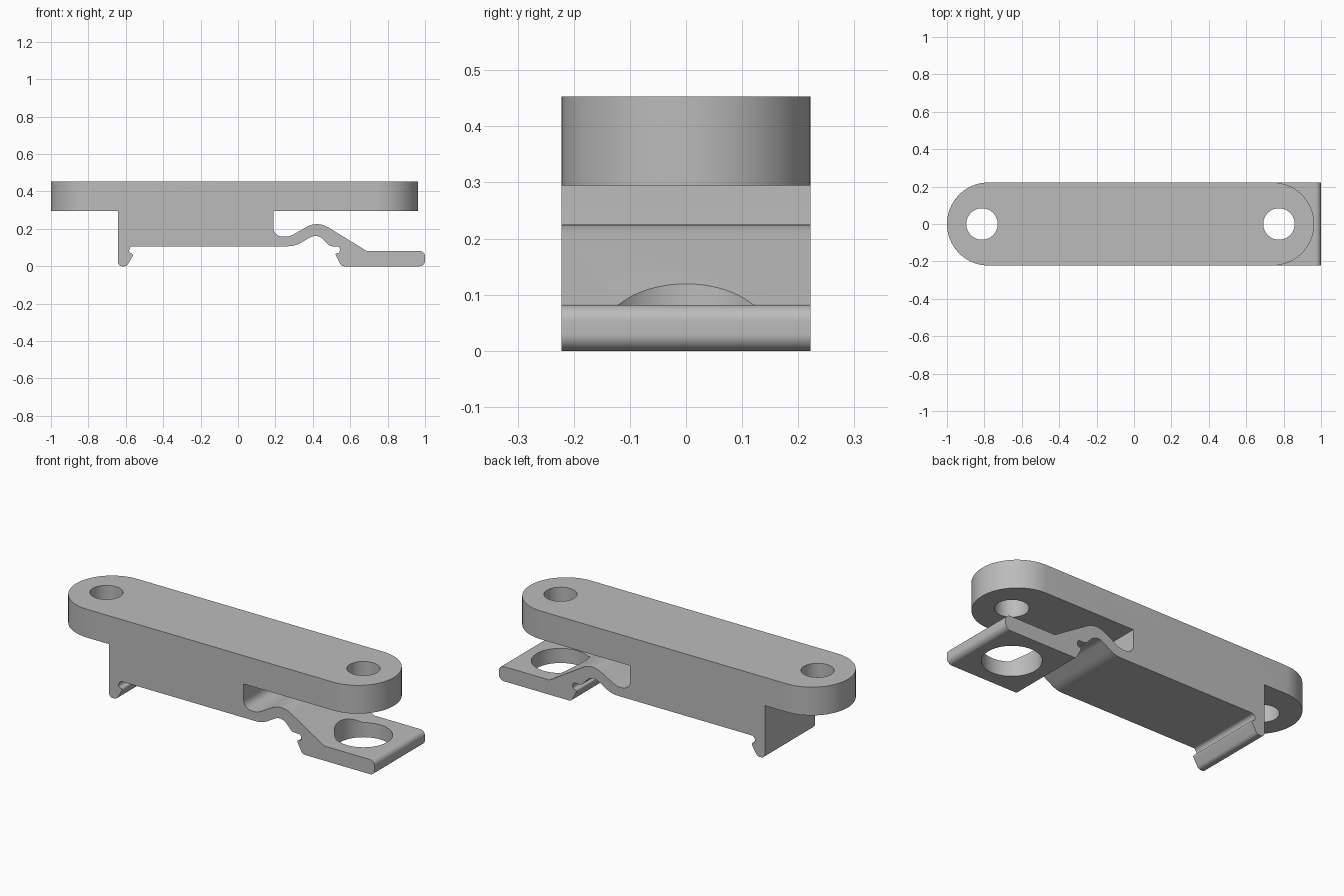
import bpy
import bmesh
import math
from mathutils import Vector, Matrix

if "Cube" in bpy.data.objects:
    bpy.data.objects.remove(bpy.data.objects["Cube"])

HALF = 0.222          # half of the width across y
BAR_Z = (0.295, 0.453)

grey = bpy.data.materials.new("plain_grey")
grey.use_nodes = True
grey.diffuse_color = (0.5, 0.5, 0.5, 1)
grey.node_tree.nodes["Principled BSDF"].inputs["Base Color"].default_value = (0.5, 0.5, 0.5, 1)


def rounded(corners):
    """Turn (x, z, radius) corners into a filleted outline."""
    out = []
    for i, (x, z, r) in enumerate(corners):
        p = Vector((x, z))
        if r == 0:
            out.append(p)
            continue
        a = Vector(corners[i - 1][:2]) - p
        b = Vector(corners[(i + 1) % len(corners)][:2]) - p
        half = a.angle(b) / 2
        d = min(r / math.tan(half), 0.495 * a.length, 0.495 * b.length)
        r = d * math.tan(half)
        a.normalize()
        b.normalize()
        centre = p + (a + b).normalized() * (r / math.sin(half))
        start, end = p + a * d - centre, p + b * d - centre
        sweep = start.angle_signed(end)
        steps = max(3, int(abs(sweep) / 0.13))
        for k in range(steps + 1):
            t = -sweep * k / steps
            c, s = math.cos(t), math.sin(t)
            out.append(centre + Vector((c * start.x - s * start.y, s * start.x + c * start.y)))
    return out


def extrude(name, points, vec):
    bm = bmesh.new()
    face = bm.faces.new([bm.verts.new(p) for p in points])
    top = bmesh.ops.extrude_face_region(bm, geom=[face])["geom"]
    bmesh.ops.translate(bm, vec=vec, verts=[v for v in top if isinstance(v, bmesh.types.BMVert)])
    bmesh.ops.recalc_face_normals(bm, faces=bm.faces)
    return finish(name, bm)


def finish(name, bm):
    mesh = bpy.data.meshes.new(name)
    bm.to_mesh(mesh)
    bm.free()
    mesh.materials.append(grey)
    obj = bpy.data.objects.new(name, mesh)
    bpy.context.collection.objects.link(obj)
    return obj


def cylinder(name, x, radius, z0, z1):
    bm = bmesh.new()
    bmesh.ops.create_cone(bm, cap_ends=True, segments=64, radius1=radius, radius2=radius,
                          depth=z1 - z0, matrix=Matrix.Translation((x, 0, (z0 + z1) / 2)))
    return finish(name, bm)


def boolean(obj, other, operation):
    mod = obj.modifiers.new(operation.lower(), "BOOLEAN")
    mod.operation, mod.solver, mod.object = operation, "EXACT", other
    bpy.context.view_layer.objects.active = obj
    bpy.ops.object.modifier_apply(modifier=mod.name)
    bpy.data.objects.remove(other)


# Side outline: hooked lip, belly, springy neck, release tab
outline = rounded([
    (-0.642, 0.36, 0), (-0.642, 0, 0.03), (-0.595, 0, 0.025),
    (-0.556, 0.066, 0.01), (-0.586, 0.072, 0.015), (-0.575, 0.107, 0.02),
    (0.305, 0.107, 0.13), (0.425, 0.178, 0.07),
    (0.49, 0.107, 0.03), (0.546, 0.107, 0.018), (0.543, 0.072, 0.01),
    (0.518, 0.068, 0.008), (0.553, 0, 0.025),
    (1, 0, 0.03), (1, 0.082, 0.03), (0.688, 0.082, 0.01),
    (0.425, 0.243, 0.11), (0.27, 0.155, 0.09), (0.19, 0.165, 0.06), (0.19, 0.36, 0),
])
clip = extrude("mounting_clip", [(p.x, -HALF, p.y) for p in outline], (0, 2 * HALF, 0))
boolean(clip, cylinder("tab_hole_cutter", 0.775, 0.148, -0.1, 0.28), "DIFFERENCE")

# Round-ended bar
ends = []
for cx, start in ((0.963 - HALF, -math.pi / 2), (-1 + HALF, math.pi / 2)):
    for k in range(33):
        t = start + math.pi * k / 32
        ends.append((cx + HALF * math.cos(t), HALF * math.sin(t), BAR_Z[0]))
bar = extrude("round_ended_bar", ends, (0, 0, BAR_Z[1] - BAR_Z[0]))
for x in (-0.813, 0.775):
    boolean(bar, cylinder("screw_hole_cutter", x, 0.084, 0.26, 0.5), "DIFFERENCE")

# Fuse into one solid
boolean(clip, bar, "UNION")
bpy.ops.object.select_all(action="DESELECT")
clip.select_set(True)
bpy.context.view_layer.objects.active = clip
bpy.ops.object.shade_smooth_by_angle(angle=math.radians(25))
